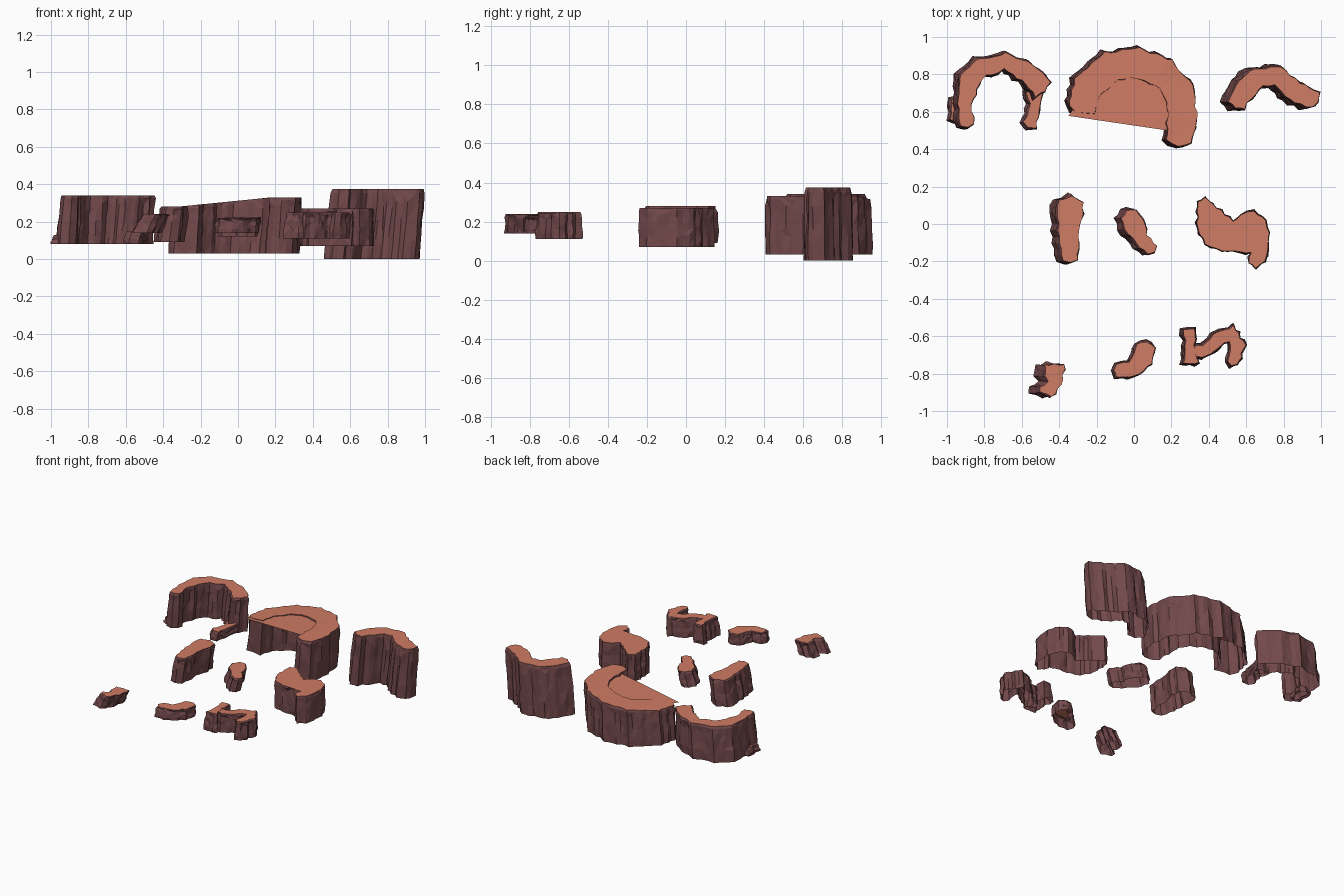
import bpy, bmesh, random
from mathutils import Vector

if "Cube" in bpy.data.objects:
    bpy.data.objects.remove(bpy.data.objects["Cube"])

random.seed(7)


def material(name, color):
    m = bpy.data.materials.new(name)
    m.diffuse_color = (*color, 1)
    m.use_nodes = True
    m.node_tree.nodes["Principled BSDF"].inputs["Base Color"].default_value = m.diffuse_color
    return m


ROCK = material("dark_rock", (0.17, 0.066, 0.07))
CAP = material("orange_cap", (0.62, 0.2, 0.125))


def ribbon(path):
    """Outline of a band from centre points (x, y, half width)."""
    left, right = [], []
    for i, (x, y, w) in enumerate(path):
        a, b = path[max(i - 1, 0)], path[min(i + 1, len(path) - 1)]
        d = Vector((b[0] - a[0], b[1] - a[1])).normalized()
        n = Vector((-d.y, d.x)) * w
        p = Vector((x, y))
        left.append(p + n)
        right.append(p - n)
    # blunt rounded ends
    s = (Vector(path[0][:2]) - Vector(path[1][:2])).normalized() * path[0][2] * 0.3
    e = (Vector(path[-1][:2]) - Vector(path[-2][:2])).normalized() * path[-1][2] * 0.3
    return left + [Vector(path[-1][:2]) + e] + right[::-1] + [Vector(path[0][:2]) + s]


def resample(outline, step):
    pts = []
    for a, b in zip(outline, outline[1:] + outline[:1]):
        n = max(1, round((b - a).length / step))
        pts += [a.lerp(b, k / n) for k in range(n)]
    return pts


def cliff(name, outline, z0, top, shift=(-0.03, 0), flare=0.012, step=0.03):
    """Fractured vertical rock wall with a flat cap, open underneath."""
    outline = [Vector(p) for p in outline]
    area = sum(a.cross(b) for a, b in zip(outline, outline[1:] + outline[:1]))
    if area < 0:
        outline.reverse()
    pts = resample(outline, step)
    n = len(pts)
    normals = []
    for i in range(n):
        d = (pts[(i + 1) % n] - pts[i - 1]).normalized()
        normals.append(Vector((d.y, -d.x)))
    column = [random.choice((-0.01, -0.003, 0.003, 0.007)) for _ in range(n)]
    height = top if callable(top) else (lambda x: top)
    bm = bmesh.new()
    rows = []
    levels = (0, 0.25, 0.5, 0.78, 0.94, 1)
    bulge = (0.9, 1.0, 0.7, 0.5, 0.4, 0)
    for t, g in zip(levels, bulge):
        row = []
        for i in range(n):
            rough = random.uniform(-0.005, 0.005) if t < 1 else 0
            q = pts[i] + normals[i] * (flare * g + column[i] * (1 if t < 0.94 else 0.6) + rough)
            q = q + Vector(shift) * (1 - t)
            h = height(pts[i].x) - z0
            tz = t + (random.uniform(-0.09, 0.09) if 0 < t < 0.9 else 0)
            row.append(bm.verts.new((q.x, q.y, z0 + h * tz)))
        rows.append(row)
    for lo, hi in zip(rows, rows[1:]):
        for i in range(n):
            j = (i + 1) % n
            bm.faces.new((lo[i], lo[j], hi[j], hi[i]))
    bm.faces.new(rows[-1]).material_index = 1
    return finish(name, bm)


def finish(name, bm):
    bm.normal_update()
    bmesh.ops.triangulate(bm, faces=bm.faces[:])
    me = bpy.data.meshes.new(name)
    bm.to_mesh(me)
    bm.free()
    me.materials.append(ROCK)
    me.materials.append(CAP)
    ob = bpy.data.objects.new(name, me)
    bpy.context.collection.objects.link(ob)
    return ob


# Back left: horseshoe wall with a low spur and a foot ledge
cliff("horseshoe_cliff", ribbon([(-0.89, 0.53, .035), (-0.905, 0.64, .04), (-0.875, 0.77, .055),
      (-0.81, 0.835, .05), (-0.69, 0.87, .045), (-0.57, 0.81, .055), (-0.485, 0.72, .055)]),
      0.08, 0.34, (-0.02, 0))
cliff("horseshoe_low_spur", ribbon([(-0.53, 0.70, .04), (-0.53, 0.61, .025), (-0.56, 0.53, .04)]),
      0.08, 0.15, (-0.015, 0))
cliff("horseshoe_foot_ledge", ribbon([(-0.94, 0.66, .03), (-0.95, 0.56, .025)]), 0.08, 0.13, (-0.01, 0))


# Back centre: wide curved wall roofed by a sloping plateau
def plateau_height(x):
    return min(0.33, 0.275 + 0.1 * (x + 0.37))


arc = [(-0.28, 0.61, .07), (-0.25, 0.73, .08), (-0.12, 0.845, .08), (0.02, 0.86, .08),
       (0.16, 0.81, .08), (0.24, 0.71, .08), (0.26, 0.57, .08), (0.24, 0.44, .07)]
cliff("plateau_cliff", ribbon(arc), 0.03, plateau_height, (-0.02, 0), 0.008)
bm = bmesh.new()
lid = [(-0.35, 0.578)] + [p[:2] for p in arc[1:7]] + [(0.18, 0.50)]
face = bm.faces.new([bm.verts.new((x, y, 0.274 + 0.08 * (x + 0.37))) for x, y in lid])
face.normal_update()
if face.normal.z < 0:
    face.normal_flip()
face.material_index = 1
finish("plateau_roof", bm)

# Back right: tall crescent wall
cliff("crescent_cliff", ribbon([(0.55, 0.635, .045), (0.585, 0.71, .055), (0.67, 0.785, .055),
      (0.77, 0.79, .05), (0.86, 0.71, .055), (0.97, 0.66, .045)]), 0.0, 0.375, (-0.035, 0))

# Middle row
cliff("tapered_block", ribbon([(-0.335, 0.125, .07), (-0.345, 0.03, .065), (-0.345, -0.1, .05),
      (-0.34, -0.195, .04)]), 0.09, 0.28)
cliff("small_bent_rock", ribbon([(-0.03, 0.055, .05), (0.0, 0.0, .055), (0.04, -0.08, .04),
      (0.1, -0.14, .035)]), 0.12, 0.225)
cliff("notched_block", [(0.34, 0.12), (0.38, 0.145), (0.53, 0.015), (0.57, 0.055), (0.64, 0.065),
      (0.71, 0.02), (0.725, -0.08), (0.70, -0.2), (0.65, -0.235), (0.61, -0.21), (0.63, -0.15),
      (0.47, -0.15), (0.38, -0.11), (0.34, -0.02)], 0.07, 0.27, (0, 0), 0.006)

# Front row
cliff("corner_rock", [(-0.48, -0.75), (-0.37, -0.75), (-0.385, -0.86), (-0.44, -0.925),
      (-0.50, -0.895), (-0.50, -0.875), (-0.465, -0.84)], 0.14, 0.24, (-0.05, 0), 0.008)
cliff("curved_ledge", ribbon([(0.065, -0.65, .055), (0.05, -0.72, .055), (-0.01, -0.775, .045),
      (-0.09, -0.78, .035)]), 0.14, 0.22, (-0.01, 0))
cliff("winding_rock_stub", ribbon([(0.295, -0.565, .028), (0.30, -0.65, .025), (0.305, -0.74, .04)]),
      0.11, 0.25, (-0.01, 0), step=0.025)
cliff("winding_rock_hook", ribbon([(0.31, -0.68, .03), (0.38, -0.68, .03), (0.44, -0.62, .035),
      (0.52, -0.59, .045), (0.555, -0.65, .04), (0.525, -0.745, .03)]),
      0.11, 0.249, (-0.01, 0), step=0.025)
